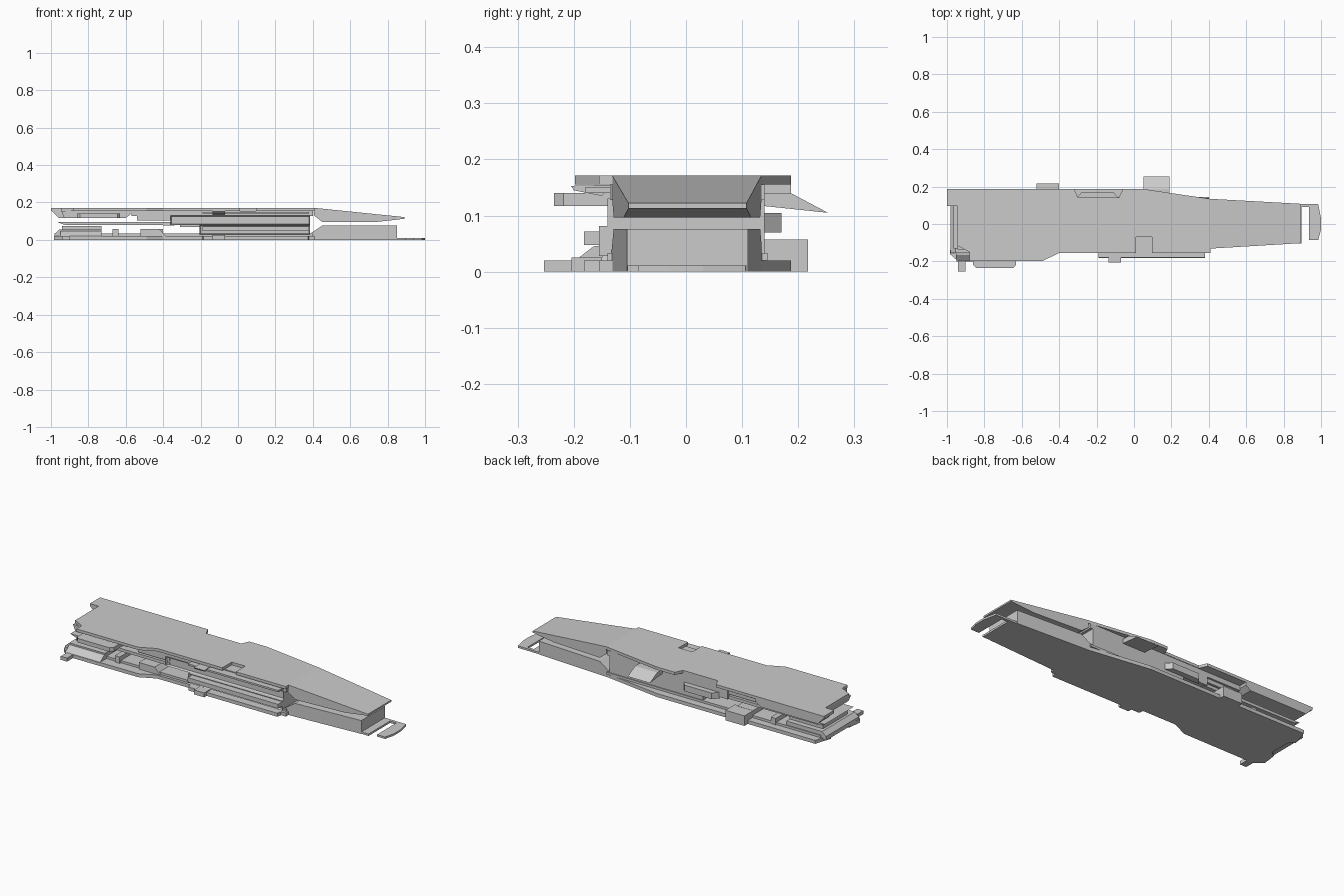
import bpy, bmesh


def prism(name, rings):
    """Solid between two matching rings of 3D points."""
    bm = bmesh.new()
    a, b = [[bm.verts.new(p) for p in ring] for ring in rings]
    bm.faces.new(a)
    bm.faces.new(b[::-1])
    n = len(a)
    for i in range(n):
        bm.faces.new((a[i], b[i], b[(i + 1) % n], a[(i + 1) % n]))
    bmesh.ops.recalc_face_normals(bm, faces=bm.faces)
    me = bpy.data.meshes.new(name)
    bm.to_mesh(me)
    bm.free()
    ob = bpy.data.objects.new(name, me)
    bpy.context.collection.objects.link(ob)
    return ob


def slab(name, outline, z0, z1):
    return prism(name, [[(x, y, z) for x, y in outline] for z in (z0, z1)])


def side(name, profile, ylo, yhi):
    """Extrude an x-z profile; the y limits may be functions of x."""
    f = lambda v, x: v(x) if callable(v) else v
    return prism(name, [[(x, f(y, x), z) for x, z in profile] for y in (ylo, yhi)])


def cross(name, section, x0, x1):
    return prism(name, [[(x, y, z) for y, z in section] for x in (x0, x1)])


def box(name, x0, x1, y0, y1, z0, z1):
    return slab(name, [(x0, y0), (x1, y0), (x1, y1), (x0, y1)], z0, z1)


def framed_box(name, x0, x1, y0, y1, z0, z1):
    """Box whose front (-y) face has a sunken panel."""
    ob = box(name, x0, x1, y0, y1, z0, z1)
    bm = bmesh.new()
    bm.from_mesh(ob.data)
    bm.faces.ensure_lookup_table()
    bm.normal_update()
    front = min(bm.faces, key=lambda f: f.calc_center_median().y)
    bmesh.ops.inset_region(bm, faces=[front], thickness=0.008)
    bmesh.ops.translate(bm, verts=front.verts, vec=(0, 0.012, 0))
    bm.to_mesh(ob.data)
    bm.free()


bow_hi = lambda x: 0.135 - (x - 0.4) * 0.055
bow_lo = lambda x: -0.132 + (x - 0.4) * 0.06

# Flight deck with edge notches
slab("flight_deck", [
    (-1, 0.187), (-0.32, 0.187), (-0.30, 0.143), (-0.08, 0.143), (-0.06, 0.187),
    (0.05, 0.187), (0.41, 0.134), (0.41, -0.155), (0.095, -0.155), (0.095, -0.07),
    (0.01, -0.07), (0.01, -0.155), (-0.40, -0.155), (-0.49, -0.198), (-0.88, -0.198),
    (-0.88, -0.15), (-0.945, -0.115), (-0.945, 0.095), (-1, 0.095)], 0.155, 0.171)
side("deck_bow", [(0.41, 0.171), (0.89, 0.122), (0.89, 0.113), (0.75, 0.097),
                  (0.45, 0.097), (0.405, 0.132)], bow_lo, bow_hi)

# Structure under the deck
side("under_deck_stern", [(-0.995, 0.155), (-0.96, 0.118), (-0.60, 0.118),
                          (-0.57, 0.14), (-0.57, 0.155)], 0.095, 0.187)
side("under_deck_stern_core", [(-0.945, 0.155), (-0.93, 0.118), (-0.60, 0.118),
                               (-0.57, 0.14), (-0.57, 0.155)], -0.135, 0.095)
box("under_deck", -0.57, 0.40, -0.135, 0.14, 0.128, 0.155)
slab("deck_edge_platform", [(-0.86, -0.13), (-0.86, -0.218), (-0.845, -0.235),
                            (-0.645, -0.235), (-0.63, -0.218), (-0.63, -0.13)], 0.117, 0.14)
cross("deck_edge_bracket", [(-0.205, 0.153), (-0.2, 0.145), (-0.15, 0.135),
                            (-0.13, 0.155)], -0.135, -0.07)
side("side_walkway", [(-0.19, 0.14), (0.38, 0.14), (0.38, 0.15), (-0.19, 0.15)],
     -0.18, -0.13)
cross("wedge_platform", [(0.13, 0.14), (0.187, 0.14), (0.253, 0.105), (0.13, 0.118)],
      0.05, 0.19)
slab("rear_boat", [(-0.31, 0.135), (-0.28, 0.17), (-0.11, 0.17), (-0.08, 0.135)],
     0.07, 0.105)

# Hull core with framed side bays
side("middle_plate", [(-0.965, 0.095), (-0.93, 0.081), (-0.34, 0.078),
                      (-0.34, 0.096)], -0.13, 0.13)
box("middle_step", -0.54, -0.34, -0.13, 0.13, 0.105, 0.127)
framed_box("upper_bay", -0.36, 0.385, -0.14, 0.14, 0.079, 0.13)
framed_box("lower_bay", -0.205, 0.385, -0.155, 0.14, 0.028, 0.081)
box("bay_sill", -0.19, 0.38, -0.182, -0.13, 0.048, 0.072)

# Lower hull
slab("hull_base", [
    (-0.945, 0.187), (0.05, 0.187), (0.41, 0.134), (0.41, -0.155), (0.38, -0.155),
    (0.375, -0.182), (-0.185, -0.182), (-0.19, -0.155), (-0.40, -0.155),
    (-0.49, -0.198), (-0.90, -0.20), (-0.90, -0.253), (-0.94, -0.253),
    (-0.94, -0.20), (-0.985, -0.16), (-0.975, -0.08), (-0.945, -0.06),
    (-0.945, 0.06), (-0.975, 0.09)], 0, 0.02)
box("hull_step", -0.95, 0.40, -0.14, 0.145, 0.02, 0.033)
box("hull_foot", -0.135, -0.07, -0.204, -0.15, 0, 0.025)
side("hull_bow", [(0.385, 0), (0.85, 0), (0.85, 0.076), (0.45, 0.076), (0.385, 0.033)],
     bow_lo, bow_hi)

# Thin bow plate with a slot
slab("bow_plate", [(0.84, -0.104), (0.895, -0.104), (0.895, 0.09), (0.935, 0.09),
                   (0.935, -0.085), (0.985, -0.085), (1, -0.03), (1, 0.03),
                   (0.985, 0.106), (0.84, 0.108)], 0, 0.011)

# Stern fittings on the lower hull
side("stern_block", [(-0.98, 0.01), (-0.98, 0.033), (-0.955, 0.055), (-0.73, 0.055),
                     (-0.73, 0.01)], -0.155, 0.14)
side("stern_house", [(-0.94, 0.05), (-0.94, 0.075), (-0.73, 0.075), (-0.73, 0.05)],
     -0.11, 0.11)
cross("stern_slope", [(-0.2, 0.018), (-0.165, 0.045), (-0.13, 0.05), (-0.13, 0.018)],
      -0.95, -0.73)
box("stern_post", -0.67, -0.64, -0.15, 0.15, 0.02, 0.057)
side("hull_ramp", [(-0.52, 0.02), (-0.52, 0.058), (-0.42, 0.058), (-0.385, 0.02)],
     -0.15, 0.14)
box("side_sponson", -0.52, -0.40, 0.13, 0.217, 0, 0.057)
